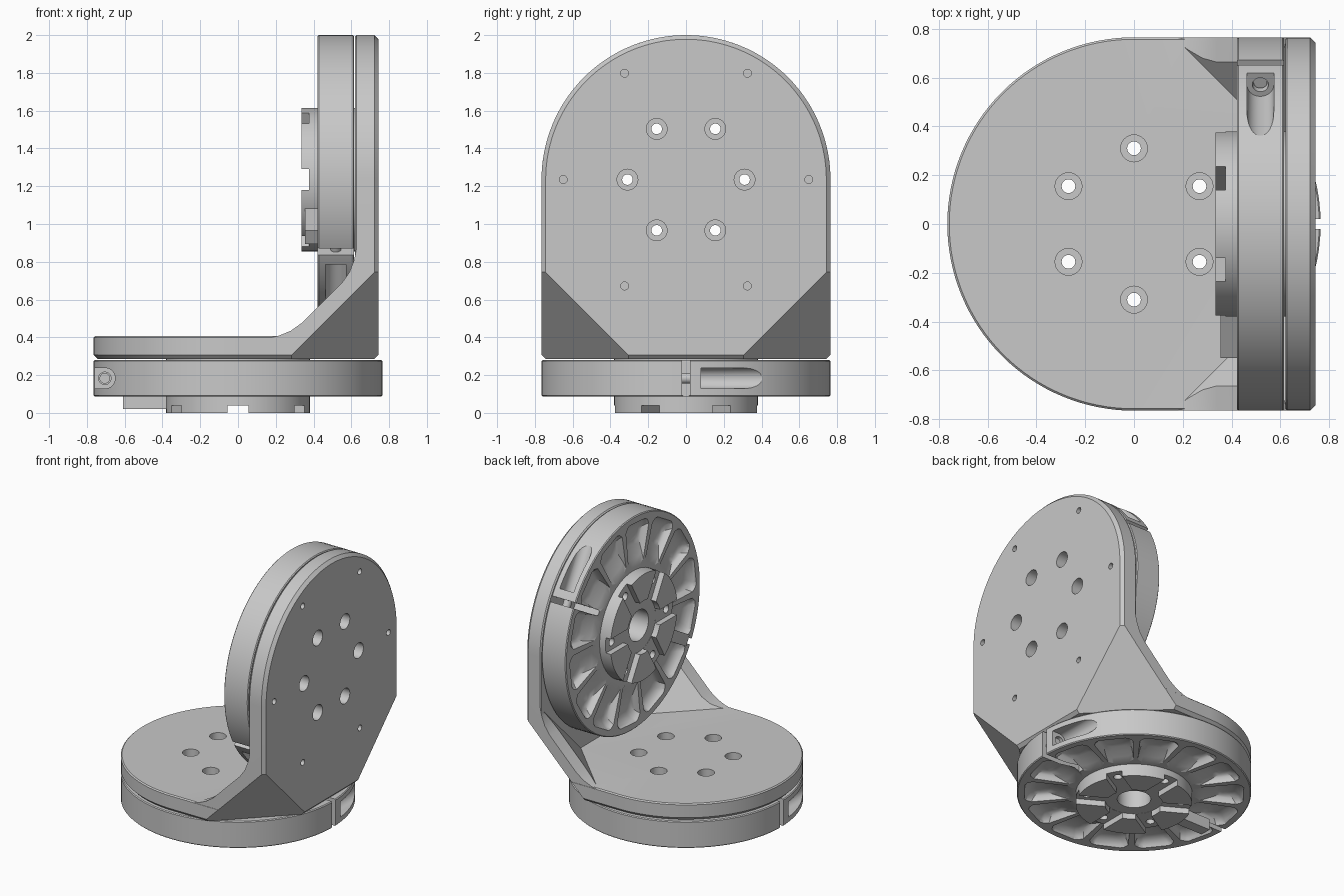
import bpy, bmesh
from math import sin, cos, pi, radians
from mathutils import Matrix, Vector

if "Cube" in bpy.data.objects:
    bpy.data.objects.remove(bpy.data.objects["Cube"], do_unlink=True)

grey = bpy.data.materials.new("machined_grey")
grey.use_nodes = True
grey.diffuse_color = (0.58, 0.58, 0.58, 1)
grey.node_tree.nodes["Principled BSDF"].inputs["Base Color"].default_value = grey.diffuse_color

R = 0.765          # outer radius of discs and plates
UP = 1.235         # height of the upper disc axis


def arc(r, start, end, n, cx=0, cy=0):
    """Points on an arc, angles in degrees, end included."""
    steps = [radians(start + (end - start) * i / n) for i in range(n + 1)]
    return [(cx + r * cos(a), cy + r * sin(a)) for a in steps]


def circle(r, n=32, cx=0, cy=0):
    return arc(r, 0, 360, n, cx, cy)[:-1]


def loft(loops):
    """Closed solid skinned through loops of equal length."""
    bm = bmesh.new()
    rings = [[bm.verts.new(p) for p in loop] for loop in loops]
    n = len(rings[0])
    for a, b in zip(rings, rings[1:]):
        for i in range(n):
            bm.faces.new((a[i], a[(i + 1) % n], b[(i + 1) % n], b[i]))
    bm.faces.new(rings[0])
    bm.faces.new(rings[-1])
    bmesh.ops.recalc_face_normals(bm, faces=bm.faces)
    return bm


def prism(points, axis, lo, hi):
    place = {"x": lambda a, b, h: (h, a, b),
             "y": lambda a, b, h: (a, h, b),
             "z": lambda a, b, h: (a, b, h)}[axis]
    return loft([[place(a, b, h) for a, b in points] for h in (lo, hi)])


def box(x0, x1, y0, y1, z0, z1):
    return prism([(x0, y0), (x1, y0), (x1, y1), (x0, y1)], "z", z0, z1)


def turned(bm, degrees):
    bm.transform(Matrix.Rotation(radians(degrees), 4, "Z"))
    return bm


def make(name, bm):
    mesh = bpy.data.meshes.new(name)
    bm.to_mesh(mesh)
    bm.free()
    mesh.materials.append(grey)
    ob = bpy.data.objects.new(name, mesh)
    bpy.context.collection.objects.link(ob)
    return ob


def combine(ob, bm, operation="DIFFERENCE"):
    """Apply a boolean with a temporary solid."""
    tool = make("cutter", bm)
    tool.hide_render = True
    mod = ob.modifiers.new("cut", "BOOLEAN")
    mod.operation, mod.object, mod.solver = operation, tool, "EXACT"
    bpy.context.view_layer.update()
    result = bpy.data.meshes.new_from_object(
        ob.evaluated_get(bpy.context.evaluated_depsgraph_get()))
    ob.modifiers.clear()
    ob.data = result
    bpy.data.objects.remove(tool, do_unlink=True)


def smooth(ob):
    bpy.ops.object.select_all(action="DESELECT")
    ob.select_set(True)
    bpy.context.view_layer.objects.active = ob
    bpy.ops.object.shade_smooth_by_angle(angle=radians(25))


def halfspace(bm, normal, offset):
    """Keep the part where normal . p <= offset."""
    n = Vector(normal)
    geom = bm.verts[:] + bm.edges[:] + bm.faces[:]
    cut = bmesh.ops.bisect_plane(bm, geom=geom, plane_co=n * offset / n.length_squared,
                                 plane_no=n, clear_outer=True)["geom_cut"]
    bmesh.ops.holes_fill(bm, edges=[e for e in cut if isinstance(e, bmesh.types.BMEdge)])
    bmesh.ops.recalc_face_normals(bm, faces=bm.faces)


# Bracket plates: wide chamfer outside, fine chamfer inside
def plate(points, axis, outer, inner):
    bm = prism(points, axis, outer, inner)
    i = "xyz".index(axis)
    for level, width in ((outer, 0.022), (inner, 0.008)):
        rim = [e for e in bm.edges if all(abs(v.co[i] - level) < 0.001 for v in e.verts)]
        bmesh.ops.bevel(bm, geom=rim, offset=width, segments=1, affect="EDGES")
    return bm


floor_outline = arc(R, 90, 270, 64) + [(0.743, -R), (0.743, R)]
wall_outline = arc(R, 0, 180, 64, 0, UP) + [(-R, 0.285), (R, 0.285)]
bracket = make("bracket", plate(floor_outline, "z", 0.285, 0.407))
combine(bracket, plate(wall_outline, "x", 0.744, 0.62), "UNION")

# Slanted corner gussets
web = [(0.16, 0.395), (0.22, 0.41), (0.28, 0.435), (0.34, 0.478), (0.55, 0.688),
       (0.59, 0.745), (0.615, 0.81), (0.63, 0.88), (0.715, 0.88), (0.715, 0.313), (0.16, 0.313)]
for s in (1, -1):
    gusset = prism(web, "y", s * 0.1, s * (R - 0.001))
    halfspace(gusset, (-1, -s, 1), -0.525)
    combine(bracket, gusset, "UNION")

# Outer corners cut off parallel to the gussets
body = bmesh.new()
body.from_mesh(bracket.data)
for s in (1, -1):
    halfspace(body, (1, s, -1), 0.742)
body.to_mesh(bracket.data)
body.free()

# Bolt holes in both plates, small blind holes in the wall
for k in range(6):
    a = radians(60 * k)
    combine(bracket, prism(circle(0.055, 32, 0.31 * sin(a), 0.31 * cos(a)), "z", 0.2, 0.5))
    combine(bracket, prism(circle(0.055, 32, 0.31 * cos(a), UP + 0.31 * sin(a)), "x", 0.5, 0.8))
    combine(bracket, prism(circle(0.021, 20, 0.65 * cos(a), UP + 0.65 * sin(a)), "x", 0.68, 0.8))
smooth(bracket)

# Clamp disc: turned body with hub below and spacer above
profile = [(0.38, 0), (0.38, 0.087), (0.759, 0.087), (R, 0.093), (R, 0.274),
           (0.759, 0.28), (0.38, 0.28), (0.38, 0.295)]
disc = make("lower_clamp_disc",
            loft([[(x, y, z) for x, y in circle(r, 96)] for r, z in profile]))


# Fan-shaped scoops that ramp down from the hub towards the rim
def scoop(z, r0, r1, half):
    shape = [(r0, 4 - half), (r0 + 0.03, -half), (r1 - 0.04, -half), (r1 - 0.01, 2 - half),
             (r1, 4 - half)]
    shape += [(r, -a) for r, a in reversed(shape)]
    return [(r * cos(radians(a)), r * sin(radians(a)), z) for r, a in shape]


for k in range(14):
    pocket = loft([scoop(0.07, 0.41, 0.725, 11), scoop(0.087, 0.41, 0.72, 11),
                   scoop(0.105, 0.455, 0.71, 10.6), scoop(0.122, 0.5, 0.695, 9.8),
                   scoop(0.136, 0.54, 0.67, 8.5), scoop(0.142, 0.56, 0.64, 7.5)])
    combine(disc, turned(pocket, 360 / 14 * (k + 0.5)))

# Star slots, centre recess and bore in the hub
for k in range(3):
    combine(disc, turned(box(-0.5, 0.5, -0.055, 0.055, -0.1, 0.04), 60 * k + 30))
combine(disc, prism(circle(0.19, 48), "z", -0.1, 0.041))
combine(disc, prism(circle(0.11, 48), "z", -0.1, 0.2))
for k in range(6):
    a = radians(60 * k + 30)
    combine(disc, prism(circle(0.028, 24, 0.31 * cos(a), 0.31 * sin(a)), "z", -0.1, 0.5))

# Split slits and tangential screw pockets on opposite sides
screw_slot = arc(0.055, 90, 270, 16, 0.705, 0.183) + [(0.9, 0.128), (0.9, 0.238)]
for turn in (0, 180):
    combine(disc, turned(box(0.45, 0.9, -0.02, 0.02, 0.05, 0.29), turn))
    combine(disc, turned(prism(screw_slot, "y", 0.08, 0.6), turn))
    combine(disc, turned(prism(circle(0.033, 24, 0.705, 0.183), "y", 0.04, 0.2), turn))
smooth(disc)

# Clamp screws and the radial index key
parts = [disc]
for turn, name in ((0, "lower_clamp_screw_left"), (180, "lower_clamp_screw_right")):
    screw = make(name, turned(prism(circle(0.028, 24, 0.705, 0.183), "y", -0.06, 0.06), turn))
    smooth(screw)
    parts.append(screw)
parts.append(make("lower_index_key", box(-0.61, -0.36, -0.04, 0.04, 0.02, 0.1)))

# Upper clamp: same parts turned onto the wall
c, s = cos(pi / 6), sin(pi / 6)
onto_wall = Matrix(((0, 0, 1, 0.335), (c, -s, 0, 0), (s, c, 0, UP), (0, 0, 0, 1)))
for part in parts:
    twin = part.copy()
    twin.data = part.data.copy()
    twin.name = part.name.replace("lower", "upper")
    twin.matrix_world = onto_wall
    bpy.context.collection.objects.link(twin)
